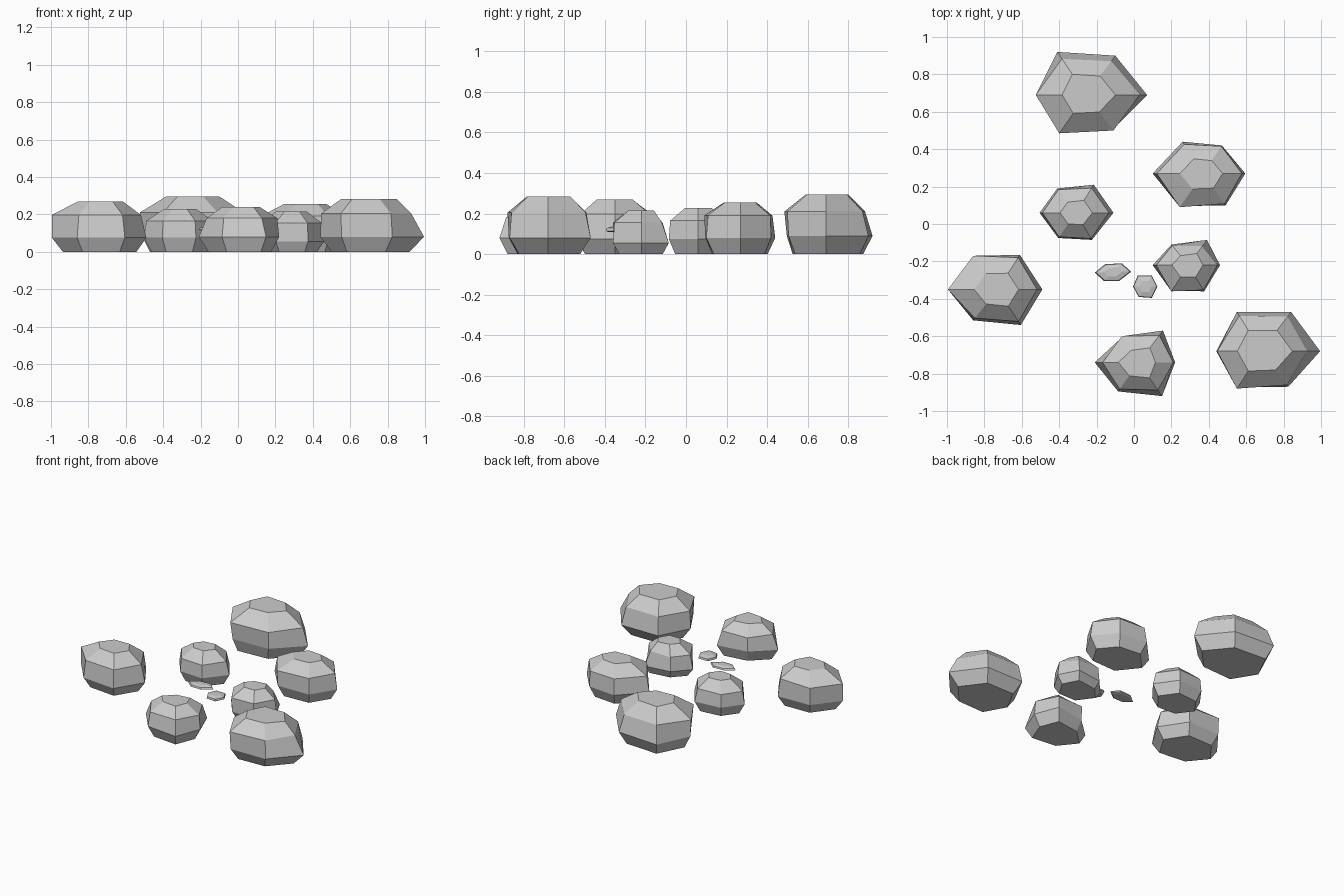
import bpy, bmesh


def rock(name, centre, outline, low, high, z, top=0.5, foot=0.78):
    """Six-sided faceted rock: foot, lower belt, upper belt and flat crown.
    low / high pull each outline corner toward the centre on the two belts."""
    cx, cy = centre
    bm = bmesh.new()
    rings = []
    for height, factors in zip(z, ([foot] * 6, low, high, [top] * 6)):
        rings.append([bm.verts.new((cx + (x - cx) * f, cy + (y - cy) * f, height))
                      for (x, y), f in zip(outline, factors)])
    for a, b in zip(rings, rings[1:]):
        for i in range(6):
            j = (i + 1) % 6
            bm.faces.new((a[i], a[j], b[j], b[i]))
    bm.faces.new(rings[0][::-1])
    bm.faces.new(rings[-1])
    bmesh.ops.recalc_face_normals(bm, faces=bm.faces)
    mesh = bpy.data.meshes.new(name)
    bm.to_mesh(mesh)
    bm.free()
    ob = bpy.data.objects.new(name, mesh)
    bpy.context.collection.objects.link(ob)


# Large rocks
rock("back_rock", (-.255, .69),
     [(.07, .69), (-.10, .90), (-.41, .92), (-.525, .69), (-.40, .485), (-.11, .50)],
     [1, 1, 1, .97, .94, .97], [.88, .86, .84, 1, 1, 1],
     (0, .09, .21, .295), .48, .8)
rock("front_right_rock", (.68, -.68),
     [(.995, -.68), (.84, -.47), (.55, -.47), (.44, -.68), (.55, -.88), (.825, -.87)],
     [1, 1, 1, 1, .97, 1], [.78, .88, .9, .98, 1, .95],
     (0, .08, .205, .283), .53, .75)
rock("left_rock", (-.73, -.35),
     [(-.49, -.35), (-.61, -.165), (-.86, -.17), (-.995, -.35), (-.86, -.515), (-.605, -.54)],
     [1, 1, .98, 1, 1, 1], [.88, .92, 1, 1, .93, .9],
     (0, .075, .197, .27), .47)

# Medium rocks
rock("right_rock", (.37, .27),
     [(.595, .27), (.47, .42), (.26, .44), (.10, .27), (.245, .09), (.49, .10)],
     [1, 1, 1, 1, .97, 1], [.92, .97, .92, .92, 1, .95],
     (0, .08, .19, .255), .46)
rock("front_rock", (.025, -.74),
     [(.22, -.74), (.155, -.57), (-.065, -.60), (-.21, -.74), (-.085, -.895), (.15, -.92)],
     [1, 1, .97, 1, 1, 1], [.95, .85, 1, .82, .92, .82],
     (0, .08, .18, .24), .46)

# Small rocks
rock("small_left_rock", (-.31, .06),
     [(-.11, .06), (-.215, .21), (-.41, .19), (-.505, .06), (-.405, -.075), (-.225, -.085)],
     [1, 1, 1, 1, 1, 1], [.88, .88, .95, .92, .95, .95],
     (0, .075, .165, .228), .44)
rock("small_right_rock", (.29, -.22),
     [(.46, -.22), (.39, -.085), (.20, -.11), (.10, -.22), (.20, -.36), (.375, -.36)],
     [1, 1, 1, 1, .97, 1], [.92, .75, .95, .9, 1, .95],
     (0, .055, .155, .215), .46)

# Flat pebbles hovering between the rocks
rock("pebble_a", (-.11, -.255),
     [(-.015, -.255), (-.065, -.21), (-.155, -.215), (-.21, -.26), (-.16, -.305), (-.08, -.305)],
     [1] * 6, [.92] * 6, (.113, .118, .129, .136), .5)
rock("pebble_b", (.06, -.335),
     [(.125, -.335), (.095, -.275), (.02, -.275), (-.005, -.335), (.025, -.39), (.095, -.395)],
     [1] * 6, [.95] * 6, (.108, .115, .128, .136), .5)
